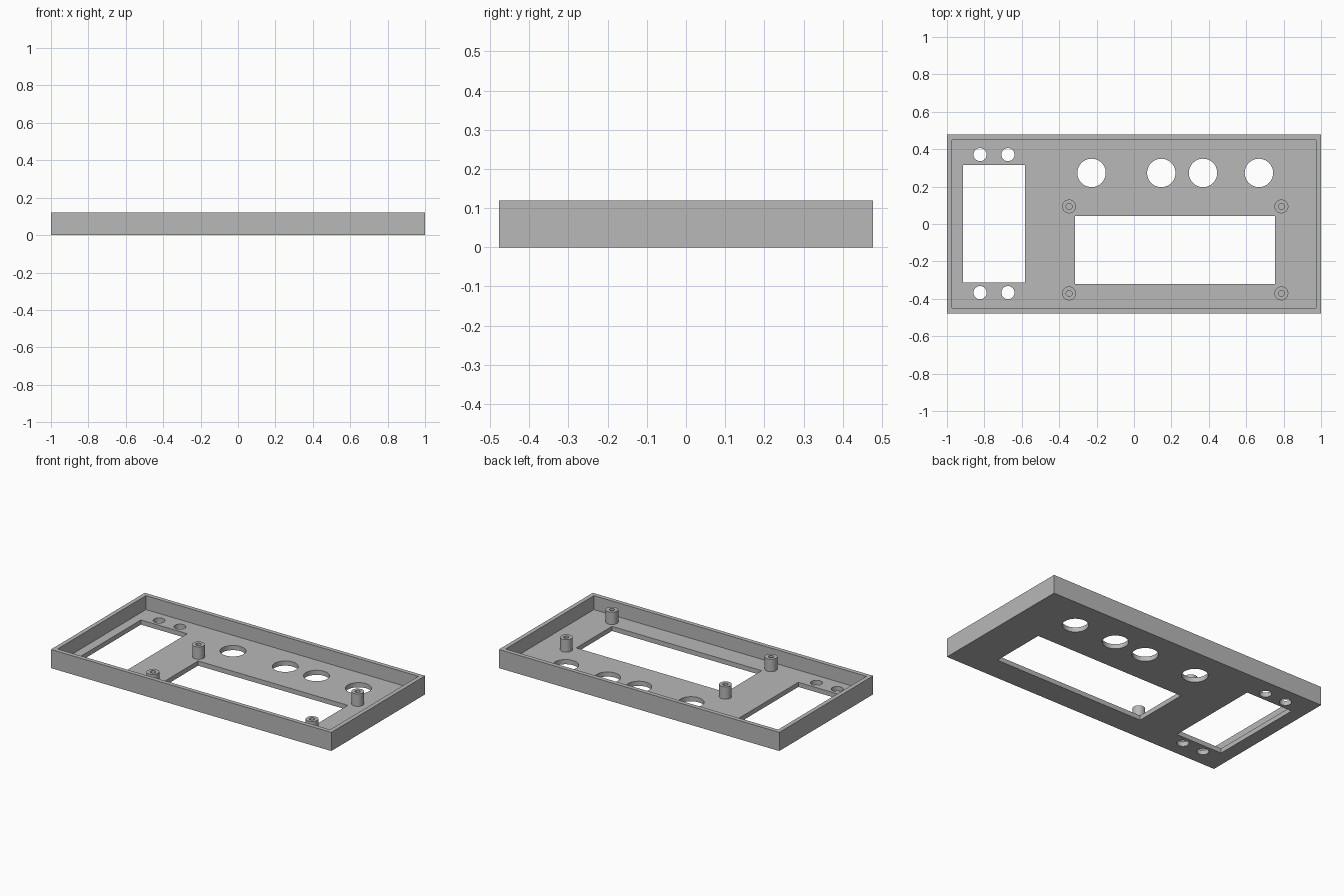
import bpy, bmesh, math

cube = bpy.data.objects.get("Cube")
if cube:
    bpy.data.objects.remove(cube, do_unlink=True)

HEIGHT, FLOOR, WALL, POST_TOP = 0.12, 0.03, 0.028, 0.11
HALF_X, HALF_Y = 1.0, 0.478
SEGMENTS = 48

grey = bpy.data.materials.new("plain grey")
grey.use_nodes = True
colour = (0.48, 0.48, 0.48, 1)
grey.diffuse_color = colour
grey.node_tree.nodes["Principled BSDF"].inputs["Base Color"].default_value = colour


def box(name, x0, x1, y0, y1, z0, z1):
    bpy.ops.mesh.primitive_cube_add(size=1, location=((x0 + x1) / 2, (y0 + y1) / 2, (z0 + z1) / 2))
    ob = bpy.context.object
    ob.name = name
    ob.scale = (x1 - x0, y1 - y0, z1 - z0)
    bpy.ops.object.transform_apply(location=True, rotation=False, scale=True)
    return ob


def drill(name, x, y, radius):
    bpy.ops.mesh.primitive_cylinder_add(vertices=SEGMENTS, radius=radius, depth=0.2, location=(x, y, 0))
    ob = bpy.context.object
    ob.name = name
    return ob


def smooth(ob):
    bpy.ops.object.select_all(action="DESELECT")
    ob.select_set(True)
    bpy.context.view_layer.objects.active = ob
    bpy.ops.object.shade_smooth_by_angle(angle=math.radians(30))


# Tray body
tray = box("panel_tray", -HALF_X, HALF_X, -HALF_Y, HALF_Y, 0, HEIGHT)
tray.data.materials.append(grey)

# Cavity and rectangular openings
ix, iy = HALF_X - WALL, HALF_Y - WALL
cutters = [
    box("cavity_cutter", -ix, ix, -iy, iy, FLOOR, 0.3),
    box("side_window_cutter", -0.914, -0.583, -0.312, 0.316, -0.1, 0.1),
    box("display_window_cutter", -0.315, 0.753, -0.321, 0.043, -0.1, 0.1),
]

# Control holes, then screw holes beside the side window
cutters += [drill("control_hole_cutter", x, 0.273, 0.076) for x in (-0.227, 0.146, 0.369, 0.668)]
cutters += [drill("screw_hole_cutter", x, y, 0.035) for x in (-0.823, -0.674) for y in (-0.367, 0.371)]

for cutter in cutters:
    cutter.hide_render = True
    bpy.context.view_layer.objects.active = tray
    mod = tray.modifiers.new("cut", "BOOLEAN")
    mod.operation = "DIFFERENCE"
    mod.solver = "EXACT"
    mod.object = cutter
    bpy.ops.object.modifier_apply(modifier=mod.name)
    bpy.data.objects.remove(cutter, do_unlink=True)
smooth(tray)


# Hollow display posts standing on the floor
def post(name, x, y, outer=0.037, inner=0.016):
    bm = bmesh.new()
    profile = [(outer, FLOOR), (outer, POST_TOP), (inner, POST_TOP), (inner, FLOOR)]
    verts = [bm.verts.new((r, 0, z)) for r, z in profile]
    edges = [bm.edges.new(pair) for pair in zip(verts, verts[1:])]
    bmesh.ops.spin(bm, geom=verts + edges, cent=(0, 0, 0), axis=(0, 0, 1),
                   angle=math.tau, steps=SEGMENTS, use_merge=True)
    bmesh.ops.remove_doubles(bm, verts=bm.verts, dist=1e-5)
    bmesh.ops.recalc_face_normals(bm, faces=bm.faces)
    # The rim must face up
    if any(f.normal.z < -0.5 for f in bm.faces):
        bmesh.ops.reverse_faces(bm, faces=bm.faces)
    mesh = bpy.data.meshes.new(name)
    bm.to_mesh(mesh)
    bm.free()
    ob = bpy.data.objects.new(name, mesh)
    ob.location = (x, y, 0)
    bpy.context.collection.objects.link(ob)
    mesh.materials.append(grey)
    smooth(ob)


for side, x in (("right", -0.347), ("left", 0.788)):
    for end, y in (("front", -0.371), ("back", 0.094)):
        post(f"{end}_{side}_post", x, y)
